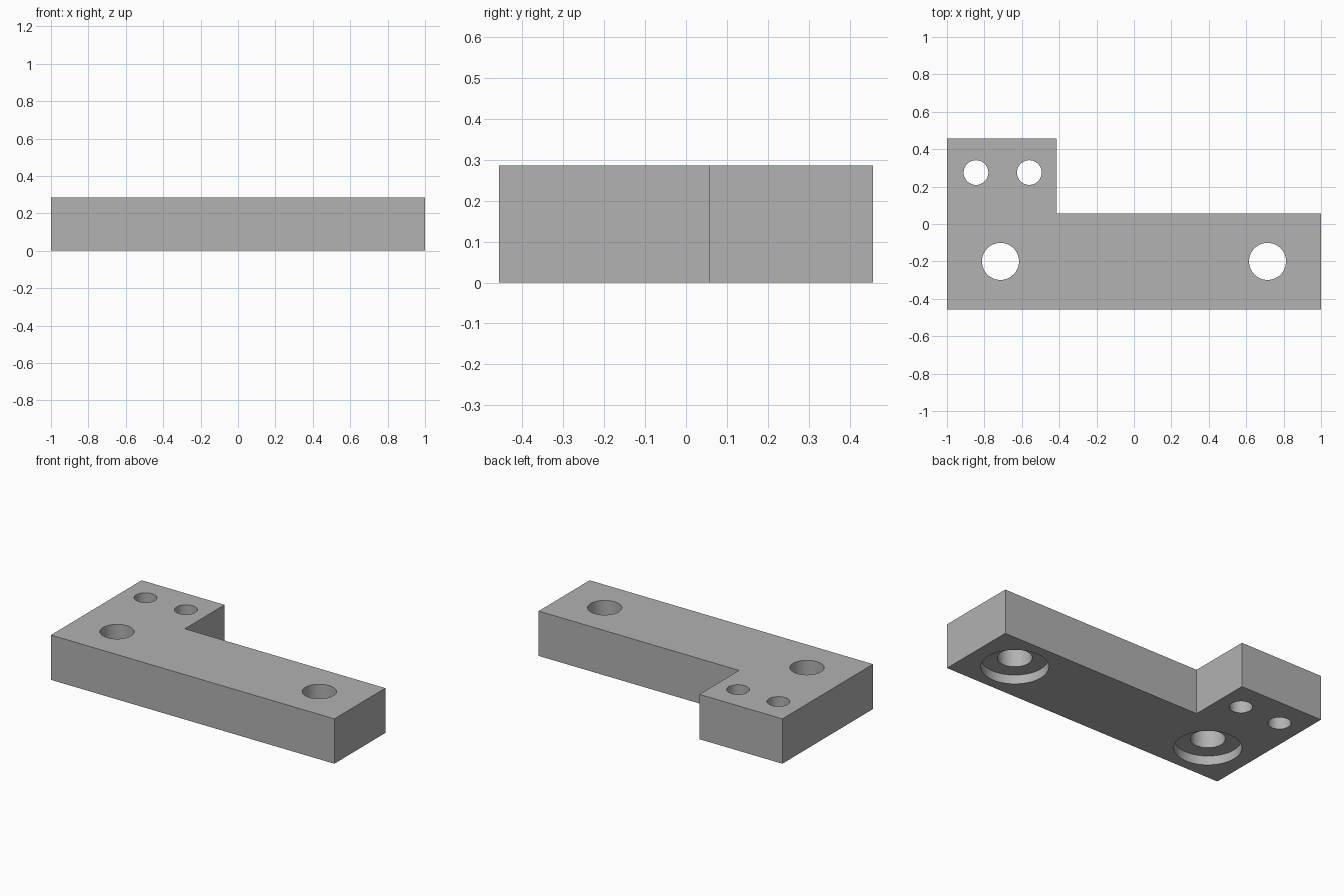
import bpy
import bmesh
import math

cube = bpy.data.objects.get("Cube")
if cube:
    bpy.data.objects.remove(cube, do_unlink=True)

HEIGHT = 0.286

# Plain grey finish
grey = bpy.data.materials.new("plain_grey")
grey.use_nodes = True
colour = (0.445, 0.445, 0.445, 1)
grey.diffuse_color = colour
grey.node_tree.nodes["Principled BSDF"].inputs["Base Color"].default_value = colour

# L-shaped plate, extruded from its outline
outline = [(-1, -0.457), (1, -0.457), (1, 0.057),
           (-0.415, 0.057), (-0.415, 0.457), (-1, 0.457)]
bm = bmesh.new()
base = bm.faces.new([bm.verts.new((x, y, 0)) for x, y in outline])
top = bmesh.ops.extrude_face_region(bm, geom=[base])["geom"]
bmesh.ops.translate(bm, vec=(0, 0, HEIGHT),
                    verts=[v for v in top if isinstance(v, bmesh.types.BMVert)])
bmesh.ops.recalc_face_normals(bm, faces=bm.faces)
mesh = bpy.data.meshes.new("bracket_plate")
bm.to_mesh(mesh)
bm.free()
plate = bpy.data.objects.new("bracket_plate", mesh)
bpy.context.collection.objects.link(plate)
mesh.materials.append(grey)


def drill(x, y, radius, bottom, top):
    """Cut a round vertical hole into the plate."""
    bpy.ops.mesh.primitive_cylinder_add(
        vertices=64, radius=radius, depth=top - bottom,
        location=(x, y, (top + bottom) / 2))
    cutter = bpy.context.object
    cutter.name = "hole_cutter"
    cutter.hide_render = True
    cutter.data.materials.append(grey)
    cut = plate.modifiers.new("hole", "BOOLEAN")
    cut.operation = "DIFFERENCE"
    cut.solver = "EXACT"
    cut.object = cutter
    bpy.context.view_layer.objects.active = plate
    bpy.ops.object.modifier_apply(modifier=cut.name)
    bpy.data.objects.remove(cutter, do_unlink=True)


# Bolt holes with counterbores on the underside
for x in (-0.714, 0.714):
    drill(x, -0.2, 0.099, -0.1, HEIGHT + 0.1)
    drill(x, -0.2, 0.193, -0.1, 0.058)

# Small through holes in the tab
for x in (-0.845, -0.56):
    drill(x, 0.275, 0.066, -0.1, HEIGHT + 0.1)

# Smooth hole walls, sharp edges
bpy.ops.object.select_all(action="DESELECT")
plate.select_set(True)
bpy.context.view_layer.objects.active = plate
bpy.ops.object.shade_smooth_by_angle(angle=math.radians(30))
